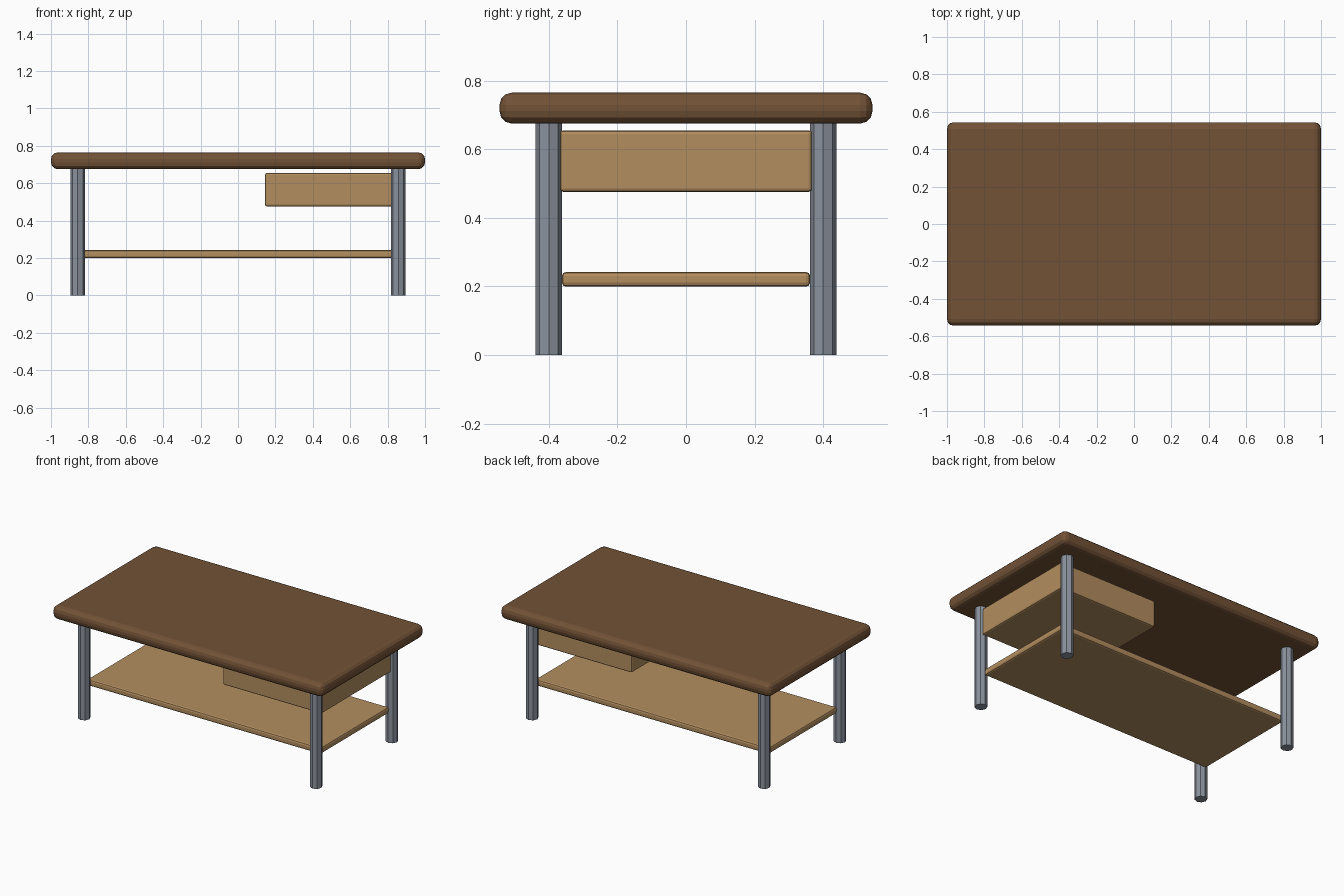
import bpy

if "Cube" in bpy.data.objects:
    bpy.data.objects.remove(bpy.data.objects["Cube"])


def material(name, rgb):
    m = bpy.data.materials.new(name)
    m.diffuse_color = (*rgb, 1)
    m.use_nodes = True
    m.node_tree.nodes["Principled BSDF"].inputs["Base Color"].default_value = m.diffuse_color
    return m


dark_wood = material("dark_wood", (0.17, 0.085, 0.037))
light_wood = material("light_wood", (0.45, 0.27, 0.115))
metal = material("grey_metal", (0.26, 0.29, 0.34))


def board(name, lo, hi, bevel, segments, mat):
    """Box between two corners with rounded edges."""
    bpy.ops.mesh.primitive_cube_add(
        size=1, location=[(a + b) / 2 for a, b in zip(lo, hi)])
    ob = bpy.context.object
    ob.name = name
    ob.scale = [b - a for a, b in zip(lo, hi)]
    bpy.ops.object.transform_apply(location=False, rotation=False, scale=True)
    mod = ob.modifiers.new("rounded_edges", 'BEVEL')
    mod.width = bevel
    mod.segments = segments
    ob.data.materials.append(mat)
    return ob


# table top
board("table_top", (-1, -0.544, 0.675), (1, 0.544, 0.765), 0.036, 3, dark_wood)

# lower shelf between the legs
board("lower_shelf", (-0.863, -0.362, 0.199), (0.863, 0.362, 0.242), 0.012, 2, light_wood)

# drawer box hung under the right half
board("drawer", (0.145, -0.368, 0.476), (0.875, 0.368, 0.655), 0.01, 2, light_wood)

# four octagonal legs
LEG_TOP = 0.685
for side, x in (("left", -0.857), ("right", 0.857)):
    for end, y in (("front", -0.4), ("back", 0.4)):
        bpy.ops.mesh.primitive_cylinder_add(
            vertices=8, radius=0.0385, depth=LEG_TOP, location=(x, y, LEG_TOP / 2))
        leg = bpy.context.object
        leg.name = f"{end}_{side}_leg"
        leg.data.materials.append(metal)
